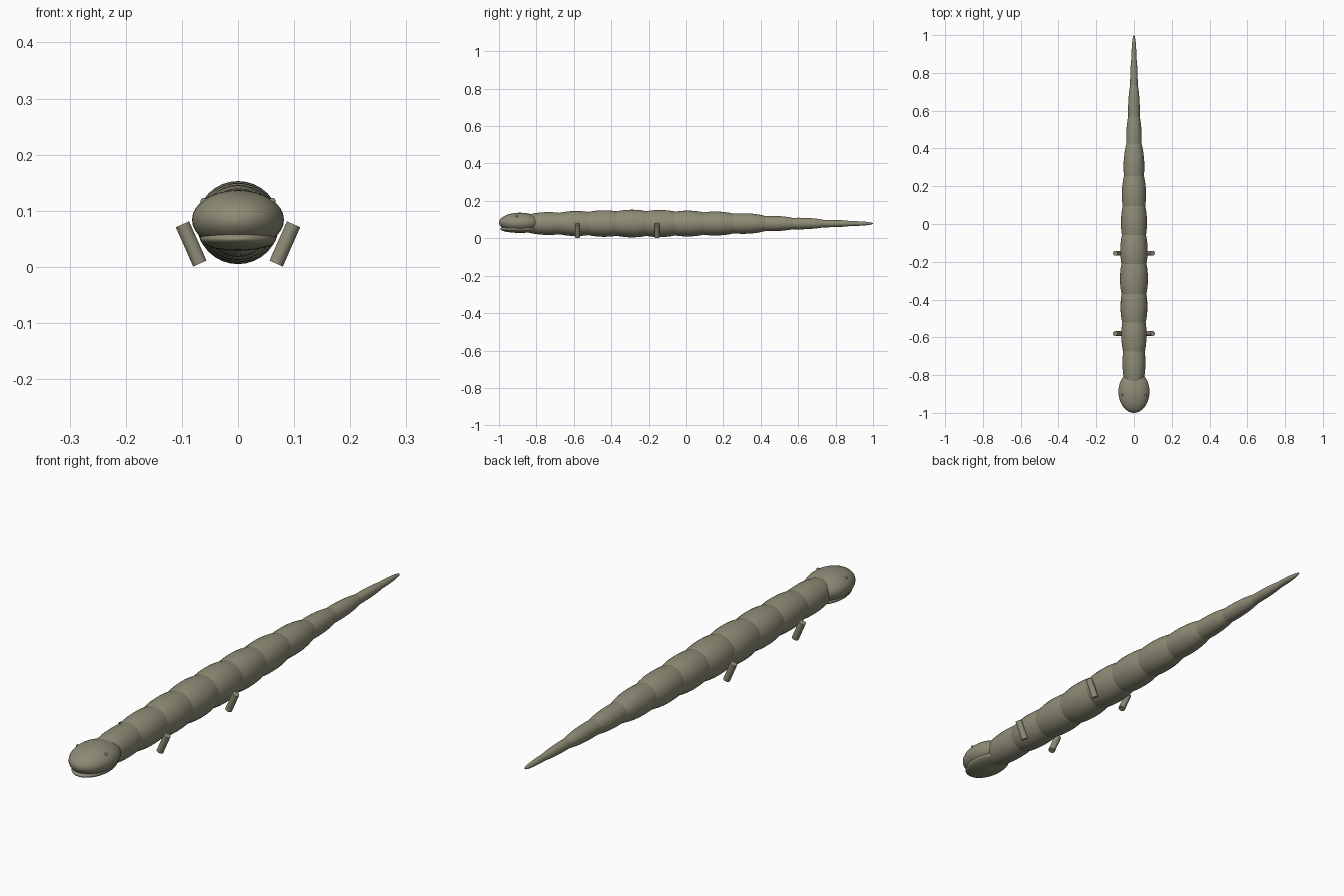
import bpy
import math
from mathutils import Vector

cube = bpy.data.objects.get("Cube")
if cube:
    bpy.data.objects.remove(cube, do_unlink=True)

# One olive skin colour
skin = bpy.data.materials.new("olive_skin")
skin.use_nodes = True
colour = (0.27, 0.26, 0.18, 1)
skin.diffuse_color = colour
bsdf = skin.node_tree.nodes["Principled BSDF"]
bsdf.inputs["Base Color"].default_value = colour
bsdf.inputs["Roughness"].default_value = 0.8


def finish(name):
    obj = bpy.context.object
    obj.name = name
    obj.data.materials.append(skin)
    bpy.ops.object.shade_smooth_by_angle()
    return obj


def ellipsoid(name, centre, radii):
    # Poles lie along the length of the body
    bpy.ops.mesh.primitive_uv_sphere_add(segments=32, ring_count=20, radius=1,
                                         location=centre,
                                         rotation=(math.pi / 2, 0, 0))
    obj = finish(name)
    rx, ry, rz = radii
    obj.scale = (rx, rz, ry)
    return obj


def rod(name, start, end, radius):
    a, b = Vector(start), Vector(end)
    bpy.ops.mesh.primitive_cylinder_add(vertices=20, radius=radius,
                                        depth=(b - a).length,
                                        location=(a + b) / 2)
    obj = finish(name)
    obj.rotation_euler = (b - a).to_track_quat('Z', 'Y').to_euler()


# Body and tail: overlapping segments that swell, then taper
AXIS_Z = 0.079
SPACING = 0.1485
girths = [0.061, 0.067, 0.071, 0.074, 0.0725, 0.069,
          0.064, 0.055, 0.041, 0.031, 0.020]
for i, girth in enumerate(girths):
    ellipsoid(f"body_segment_{i + 1}", (0, -0.735 + i * SPACING, AXIS_Z),
              (girth, 0.175, girth))
ellipsoid("tail_tip", (0, 0.88, AXIS_Z), (0.013, 0.12, 0.013))

# Broad head over a flatter lower jaw
ellipsoid("head", (0, -0.888, 0.084), (0.082, 0.112, 0.053))
ellipsoid("lower_jaw", (0, -0.888, 0.05), (0.068, 0.105, 0.021))

# Small eyes and two pairs of splayed legs
for side, sign in (("left", 1), ("right", -1)):
    ellipsoid(f"{side}_eye", (sign * 0.061, -0.905, 0.117),
              (0.006, 0.006, 0.006))
    for pair, y in (("front", -0.58), ("hind", -0.155)):
        rod(f"{side}_{pair}_leg", (sign * 0.099, y, 0.076),
            (sign * 0.068, y, 0.006), 0.013)
